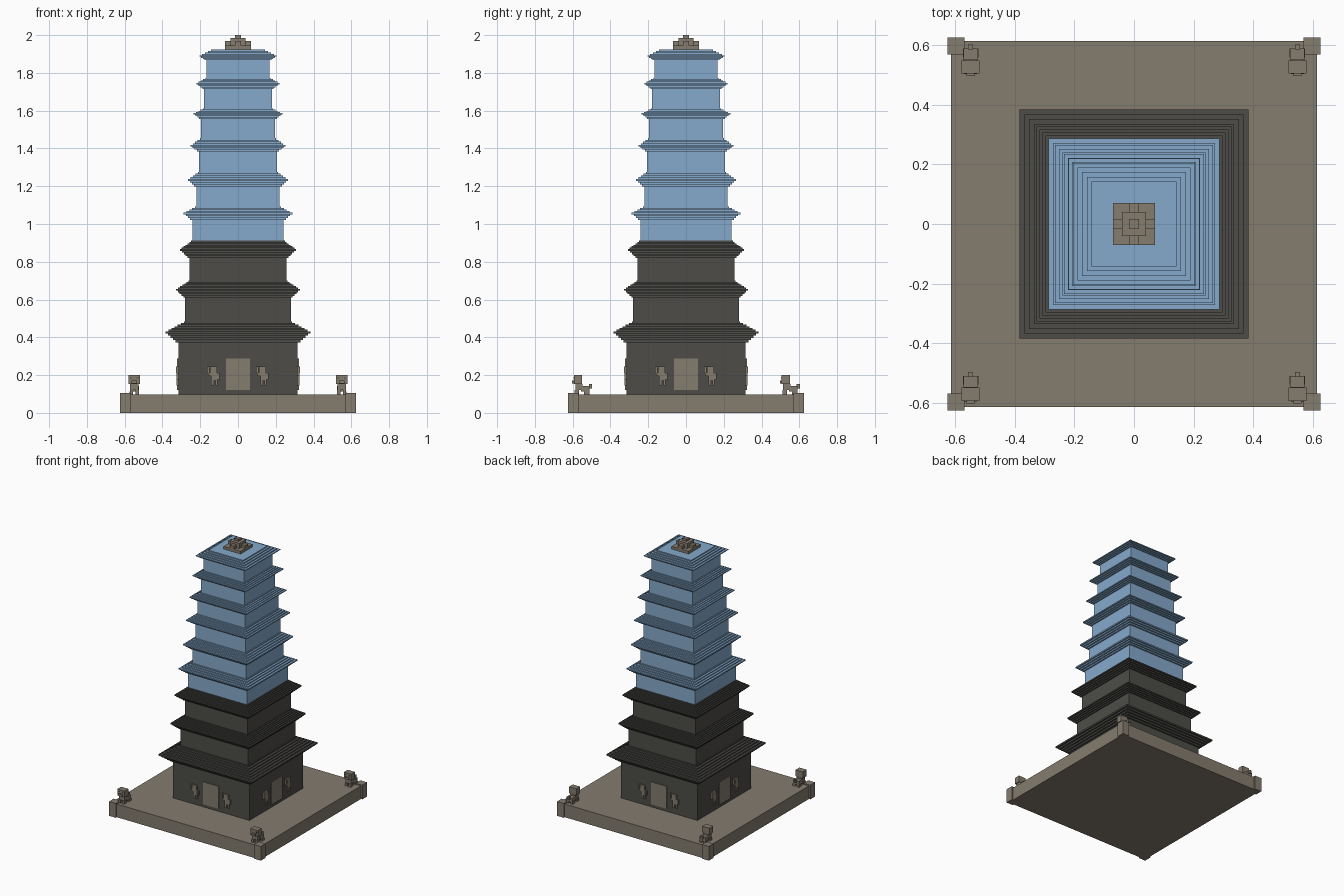
import bpy, bmesh, math
from mathutils import Matrix, Vector

if "Cube" in bpy.data.objects:
    bpy.data.objects.remove(bpy.data.objects["Cube"])


def material(name, rgb):
    m = bpy.data.materials.new(name)
    m.use_nodes = True
    m.diffuse_color = (*rgb, 1)
    m.node_tree.nodes["Principled BSDF"].inputs["Base Color"].default_value = (*rgb, 1)
    return m


STONE = material("taupe stone", (0.23, 0.20, 0.157))
DARK = material("charcoal brick", (0.074, 0.073, 0.066))
BLUE = material("pale blue brick", (0.235, 0.40, 0.60))


def finish(name, bm, mat):
    bmesh.ops.recalc_face_normals(bm, faces=bm.faces)
    mesh = bpy.data.meshes.new(name)
    bm.to_mesh(mesh)
    bm.free()
    mesh.materials.append(mat)
    ob = bpy.data.objects.new(name, mesh)
    bpy.context.collection.objects.link(ob)
    return ob


def boxes(name, spans, mat, matrix=Matrix()):
    """One object from boxes given as (x0, x1, y0, y1, z0, z1)."""
    bm = bmesh.new()
    for x0, x1, y0, y1, z0, z1 in spans:
        place = Matrix.Translation(((x0 + x1) / 2, (y0 + y1) / 2, (z0 + z1) / 2))
        size = Matrix.Diagonal((x1 - x0, y1 - y0, z1 - z0, 1))
        bmesh.ops.create_cube(bm, size=1, matrix=matrix @ place @ size)
    return finish(name, bm, mat)


def square_tower(name, profile, mat):
    """Closed square solid through (half width, z) rings."""
    bm = bmesh.new()
    rings = [[bm.verts.new((sx * h, sy * h, z))
              for sx, sy in ((-1, -1), (1, -1), (1, 1), (-1, 1))] for h, z in profile]
    for a, b in zip(rings, rings[1:]):
        for i in range(4):
            j = (i + 1) % 4
            bm.faces.new((a[i], a[j], b[j], b[i]))
    bm.faces.new(rings[0])
    bm.faces.new(rings[-1])
    return finish(name, bm, mat)


def storey(name, body, z0, z_eave, eave, z_mid, top, z1, low, high, mat):
    """Plain wall, courses stepping out to the eave, then back in."""
    profile = [(body, z0), (body, z_eave)]
    dz = (z_mid - z_eave) / low
    for i in range(low):
        h = body + (eave - body) * (i + 1) / low
        profile += [(h, z_eave + dz * i), (h, z_eave + dz * (i + 1))]
    dz = (z1 - z_mid) / high
    for i in range(high):
        h = eave + (top - eave) * (i + 1) / high
        profile += [(h, z_mid + dz * i), (h, z_mid + dz * (i + 1))]
    square_tower(name, profile, mat)


# Platform and its corner blocks
boxes("platform", [(-0.615, 0.615, -0.615, 0.615, 0, 0.098)], STONE)
for sx in (-1, 1):
    for sy in (-1, 1):
        xs, ys = sorted((sx * 0.57, sx * 0.626)), sorted((sy * 0.57, sy * 0.626))
        boxes("platform_corner", [(*xs, *ys, 0, 0.106)], STONE)

# Storeys: wall half width, wall base, eave base, eave half width, eave middle, roof top
STOREYS = [
    (0.316, 0.098, 0.373, 0.385, 0.432, 0.485),
    (0.280, 0.485, 0.610, 0.328, 0.657, 0.700),
    (0.256, 0.700, 0.820, 0.308, 0.867, 0.913),
    (0.242, 0.913, 1.022, 0.288, 1.061, 1.092),
    (0.221, 1.092, 1.198, 0.266, 1.239, 1.276),
    (0.206, 1.276, 1.385, 0.252, 1.418, 1.454),
    (0.196, 1.454, 1.557, 0.235, 1.587, 1.612),
    (0.179, 1.612, 1.716, 0.220, 1.747, 1.774),
    (0.167, 1.774, 1.867, 0.205, 1.893, 1.925),
]
for i, (body, z0, ze, eave, zm, z1) in enumerate(STOREYS):
    dark = i < 3
    top = STOREYS[i + 1][0] + 0.006 if i < 8 else 0.143
    storey(f"storey_{i + 1}", body, z0, ze, eave, zm, top, z1,
           5 if dark else 4, 6 if dark else 4, DARK if dark else BLUE)

# Crown: plate, cross ribs, middle block, knob
boxes("crown", [
    (-0.07, 0.07, -0.07, 0.07, 1.925, 1.945),
    (-0.07, 0.07, -0.016, 0.016, 1.945, 1.968),
    (-0.016, 0.016, -0.07, 0.07, 1.945, 1.968),
    (-0.04, 0.04, -0.04, 0.04, 1.945, 1.984),
    (-0.016, 0.016, -0.016, 0.016, 1.984, 2.0),
], STONE)

# Door and two guard reliefs on every side
for k in range(4):
    turn = Matrix.Rotation(k * math.pi / 2, 4, "Z")
    boxes("door", [(-0.064, 0.064, -0.322, -0.31, 0.12, 0.287)], STONE, turn)
    for gx in (-0.13, 0.13):
        boxes("guard", [
            (gx - 0.018, gx + 0.018, -0.328, -0.31, 0.212, 0.246),   # head
            (gx - 0.012, gx + 0.022, -0.326, -0.31, 0.172, 0.212),   # torso
            (gx - 0.034, gx - 0.022, -0.328, -0.31, 0.212, 0.246),   # raised fist
            (gx - 0.030, gx - 0.012, -0.325, -0.31, 0.196, 0.212),   # raised arm
            (gx + 0.022, gx + 0.032, -0.325, -0.31, 0.178, 0.212),   # lowered arm
            (gx - 0.012, gx + 0.002, -0.325, -0.31, 0.146, 0.172),   # legs
            (gx + 0.010, gx + 0.022, -0.325, -0.31, 0.146, 0.172),
        ], STONE, turn)

# Guardian lions, all facing the front
LION = [
    (-0.030, 0.030, -0.044, 0.000, 0.152, 0.200),   # head
    (-0.014, 0.014, -0.053, -0.044, 0.155, 0.172),  # muzzle
    (-0.022, 0.022, -0.036, 0.002, 0.122, 0.152),   # chest
    (-0.024, 0.024, -0.005, 0.040, 0.112, 0.142),   # haunches
    (-0.024, -0.006, -0.040, -0.016, 0.098, 0.122),  # front paws
    (0.006, 0.024, -0.040, -0.016, 0.098, 0.122),
    (-0.026, -0.008, 0.010, 0.040, 0.098, 0.114),   # back paws
    (0.008, 0.026, 0.010, 0.040, 0.098, 0.114),
    (-0.008, 0.008, 0.036, 0.053, 0.130, 0.152),    # tail
]
for x in (-0.549, 0.549):
    for y in (-0.55, 0.55):
        spot = Matrix.Translation(Vector((x, y, 0)))
        boxes("lion", LION, STONE, spot)
        boxes("lion_eyes", [(s * 0.017 - 0.005, s * 0.017 + 0.005, -0.046, -0.043, 0.181, 0.188)
                            for s in (-1, 1)], DARK, spot)
